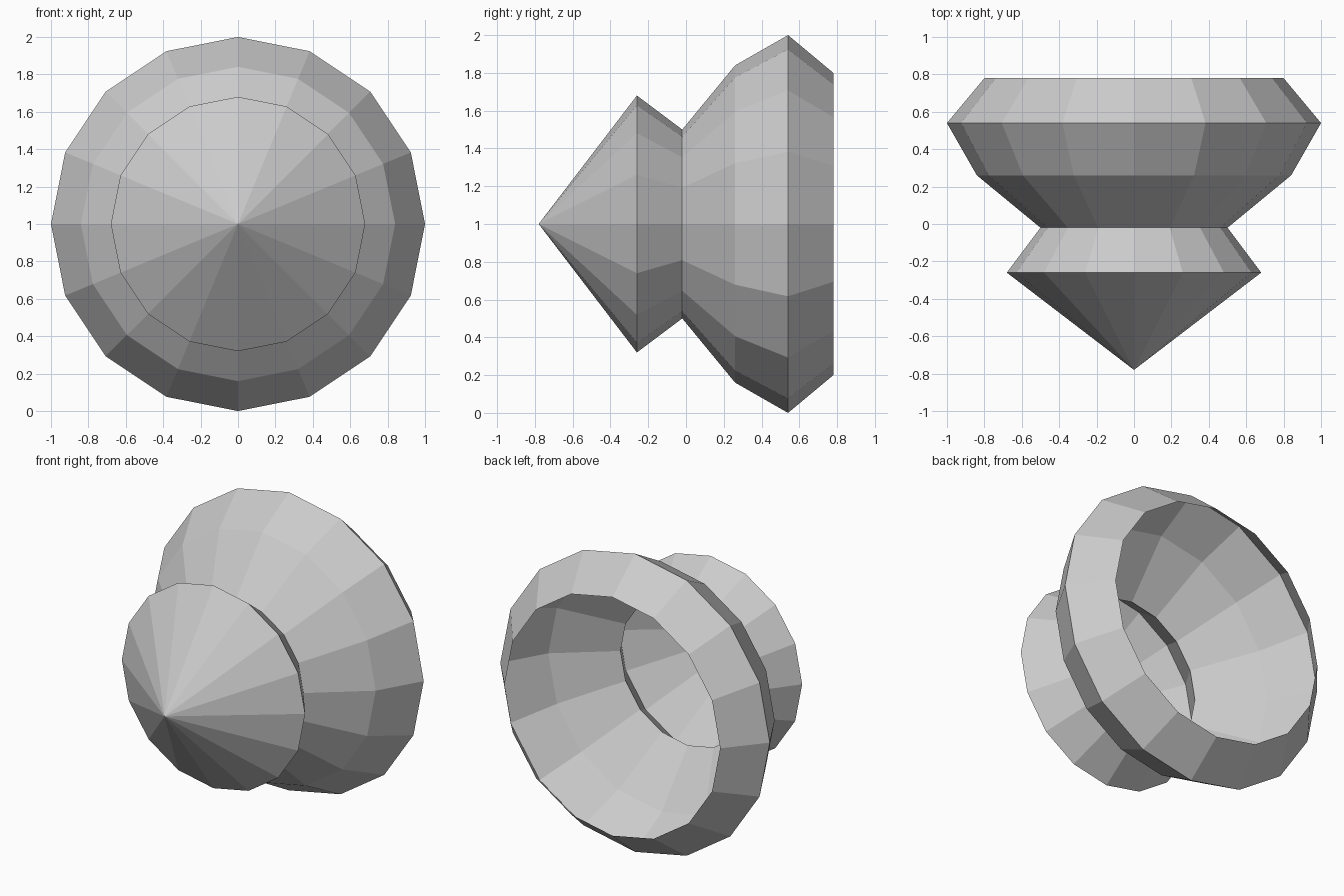
import bpy, bmesh
from math import sin, cos, pi

if "Cube" in bpy.data.objects:
    bpy.data.objects.remove(bpy.data.objects["Cube"])

SIDES = 16
# Profile as (y, radius), from the pointed front to the open back rim
PROFILE = [(-0.78, 0), (-0.26, 0.68), (-0.02, 0.5), (0.26, 0.84), (0.54, 1.0), (0.78, 0.8)]

bm = bmesh.new()


def ring(y, r):
    return [bm.verts.new((r * sin(2 * pi * i / SIDES), y, 1 + r * cos(2 * pi * i / SIDES)))
            for i in range(SIDES)]


# Pointed tip
tip = bm.verts.new((0, PROFILE[0][0], 1))
rings = [ring(y, r) for y, r in PROFILE[1:]]
for i in range(SIDES):
    j = (i + 1) % SIDES
    bm.faces.new((tip, rings[0][i], rings[0][j]))
    # Flared bands, left open at the back
    for a, b in zip(rings, rings[1:]):
        bm.faces.new((a[i], b[i], b[j], a[j]))

# Outward-facing normals
bm.normal_update()
if next(iter(bm.faces)).normal.y > 0:
    bmesh.ops.reverse_faces(bm, faces=bm.faces[:])

mesh = bpy.data.meshes.new("hollow_pointed_bell")
bm.to_mesh(mesh)
bm.free()
bpy.context.collection.objects.link(bpy.data.objects.new("hollow_pointed_bell", mesh))
